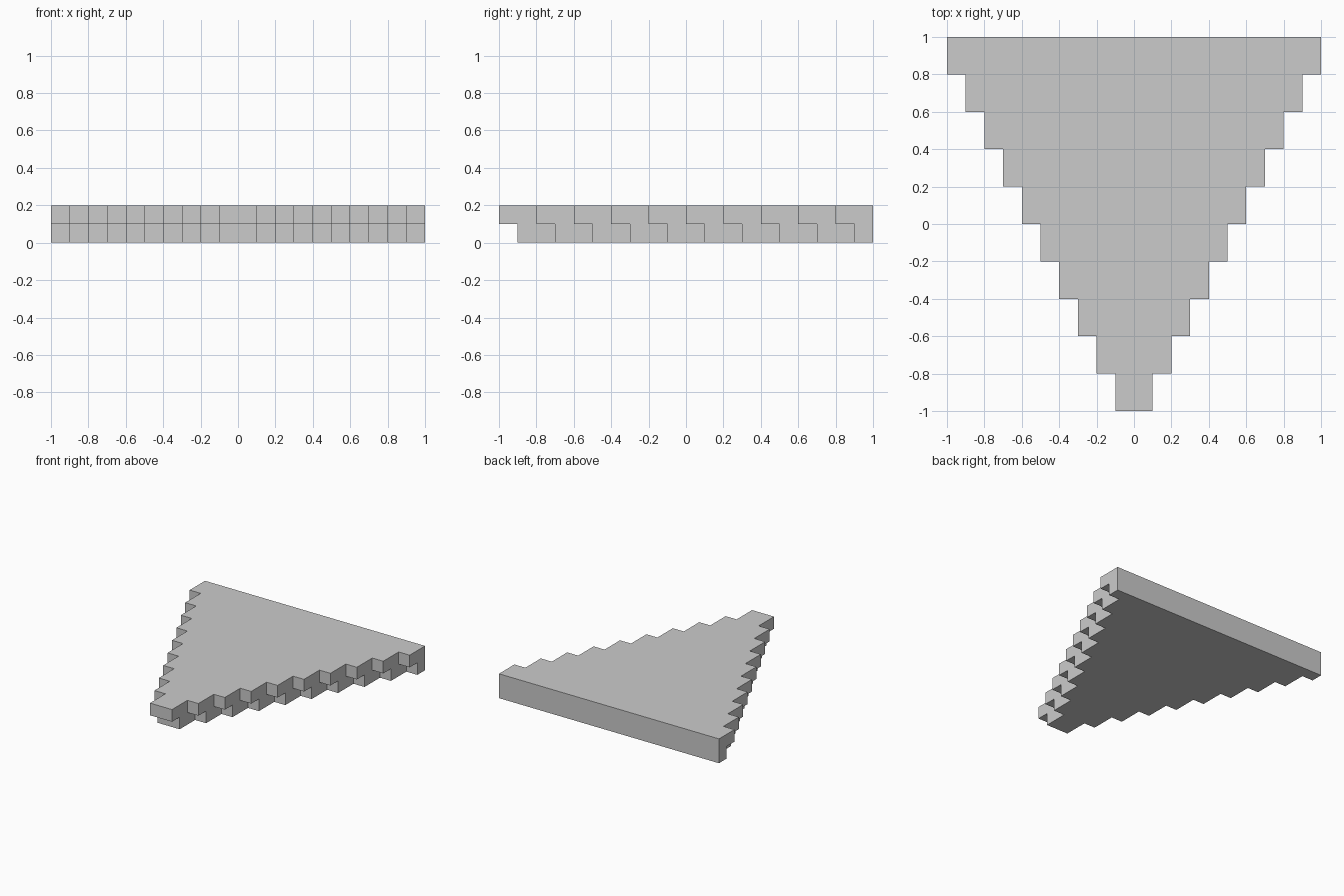
import bpy
import bmesh
from mathutils import Vector

if "Cube" in bpy.data.objects:
    bpy.data.objects.remove(bpy.data.objects["Cube"])

CELL = 0.1
N = 20  # cells along x and y


def filled(i, j, k):
    # upper layer widens every two cells; lower layer lags by one cell
    if not 0 <= j < N or k not in (0, 1):
        return False
    half = j // 2 + 1 if k == 1 else (j + 1) // 2
    return -half <= i < half


def add_face(bm, centre, axis, sign):
    # one outward-facing square on the side of a cell
    u, v = Vector((0, 0, 0)), Vector((0, 0, 0))
    n = Vector((0, 0, 0))
    n[axis], u[(axis + 1) % 3], v[(axis + 2) % 3] = sign, 1, sign
    corners = [(-1, -1), (1, -1), (1, 1), (-1, 1)]
    h = CELL / 2
    bm.faces.new([bm.verts.new(centre + (n + a * u + b * v) * h) for a, b in corners])


# stepped triangular slab: keep only the exposed sides of each cell
bm = bmesh.new()
for k in range(2):
    for j in range(N):
        for i in range(-N // 2, N // 2):
            if not filled(i, j, k):
                continue
            centre = Vector((i + 0.5, j + 0.5 - N / 2, k + 0.5)) * CELL
            for axis in range(3):
                for sign in (-1, 1):
                    near = [i, j, k]
                    near[axis] += sign
                    if not filled(*near):
                        add_face(bm, centre, axis, sign)

# weld and merge the flat regions into single faces
bmesh.ops.remove_doubles(bm, verts=bm.verts, dist=0.001)
bmesh.ops.dissolve_limit(bm, angle_limit=0.01, verts=bm.verts, edges=bm.edges)
bmesh.ops.recalc_face_normals(bm, faces=bm.faces)

mesh = bpy.data.meshes.new("stepped_slab")
bm.to_mesh(mesh)
bm.free()
slab = bpy.data.objects.new("stepped_slab", mesh)
bpy.context.collection.objects.link(slab)
